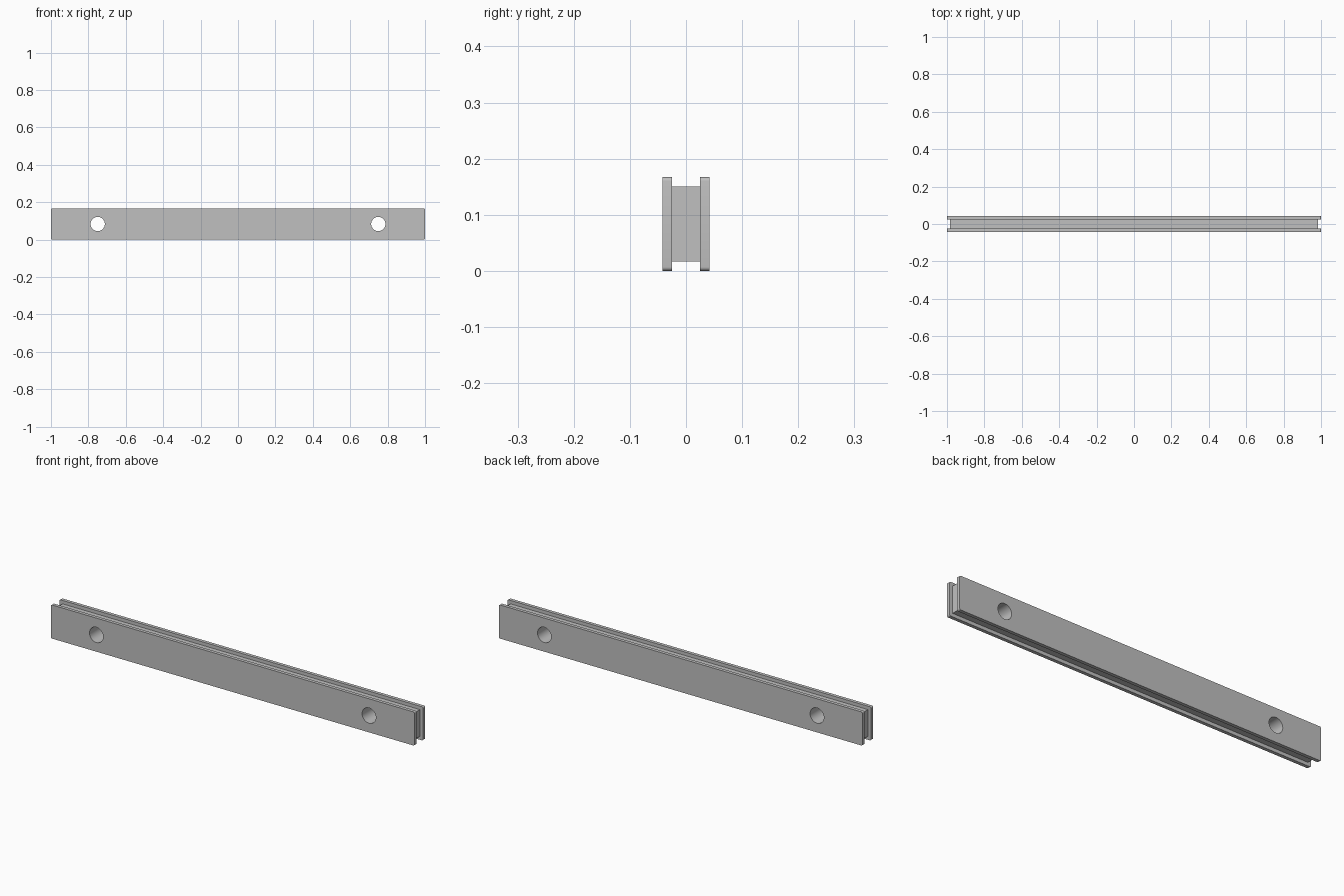
import bpy, bmesh, math
from mathutils import Matrix

LENGTH, HEIGHT, DEPTH = 2.0, 0.167, 0.084
PLATE, INSET = 0.017, 0.017
MID = HEIGHT / 2

cube = bpy.data.objects.get("Cube")
if cube:
    bpy.data.objects.remove(cube, do_unlink=True)

grey = bpy.data.materials.new("light_grey")
grey.use_nodes = True
colour = (0.53, 0.53, 0.53, 1)
grey.diffuse_color = colour
grey.node_tree.nodes["Principled BSDF"].inputs["Base Color"].default_value = colour


def finish(name, bm):
    mesh = bpy.data.meshes.new(name)
    bm.to_mesh(mesh)
    bm.free()
    mesh.materials.append(grey)
    obj = bpy.data.objects.new(name, mesh)
    bpy.context.collection.objects.link(obj)
    return obj


def bar(name, length, depth, height, y, radius=0):
    """Box whose corners are rounded as seen from the front."""
    bm = bmesh.new()
    bmesh.ops.create_cube(bm, size=1, matrix=Matrix.Translation((0, y, MID))
                          @ Matrix.Diagonal((length, depth, height, 1)))
    if radius:
        corners = [e for e in bm.edges
                   if abs(e.verts[0].co.y - e.verts[1].co.y) > depth / 2]
        bmesh.ops.bevel(bm, geom=corners, offset=radius, segments=5,
                        profile=0.5, affect='EDGES')
    return finish(name, bm)


def boolean(target, tool, operation):
    mod = target.modifiers.new(tool.name, 'BOOLEAN')
    mod.operation, mod.solver, mod.object = operation, 'EXACT', tool
    bpy.context.view_layer.objects.active = target
    bpy.ops.object.modifier_apply(modifier=mod.name)
    bpy.data.objects.remove(tool, do_unlink=True)


# Inset core joined to a front and a back plate
body = bar("grooved_bar", LENGTH - 2 * INSET, DEPTH - PLATE, HEIGHT - 2 * INSET, 0)
for side, name in ((-1, "front_plate"), (1, "back_plate")):
    plate = bar(name, LENGTH, PLATE, HEIGHT, side * (DEPTH - PLATE) / 2, 0.007)
    boolean(body, plate, 'UNION')

# Two round holes straight through
for x in (-0.75, 0.75):
    bm = bmesh.new()
    bmesh.ops.create_cone(bm, cap_ends=True, segments=32, radius1=0.038,
                          radius2=0.038, depth=DEPTH * 2,
                          matrix=Matrix.Translation((x, 0, MID))
                          @ Matrix.Rotation(math.pi / 2, 4, 'X'))
    cutter = finish("hole_cutter", bm)
    cutter.hide_render = True
    boolean(body, cutter, 'DIFFERENCE')

# Smooth curves, crisp edges
bpy.ops.object.select_all(action='DESELECT')
body.select_set(True)
bpy.context.view_layer.objects.active = body
bpy.ops.object.shade_smooth_by_angle(angle=math.radians(30))
